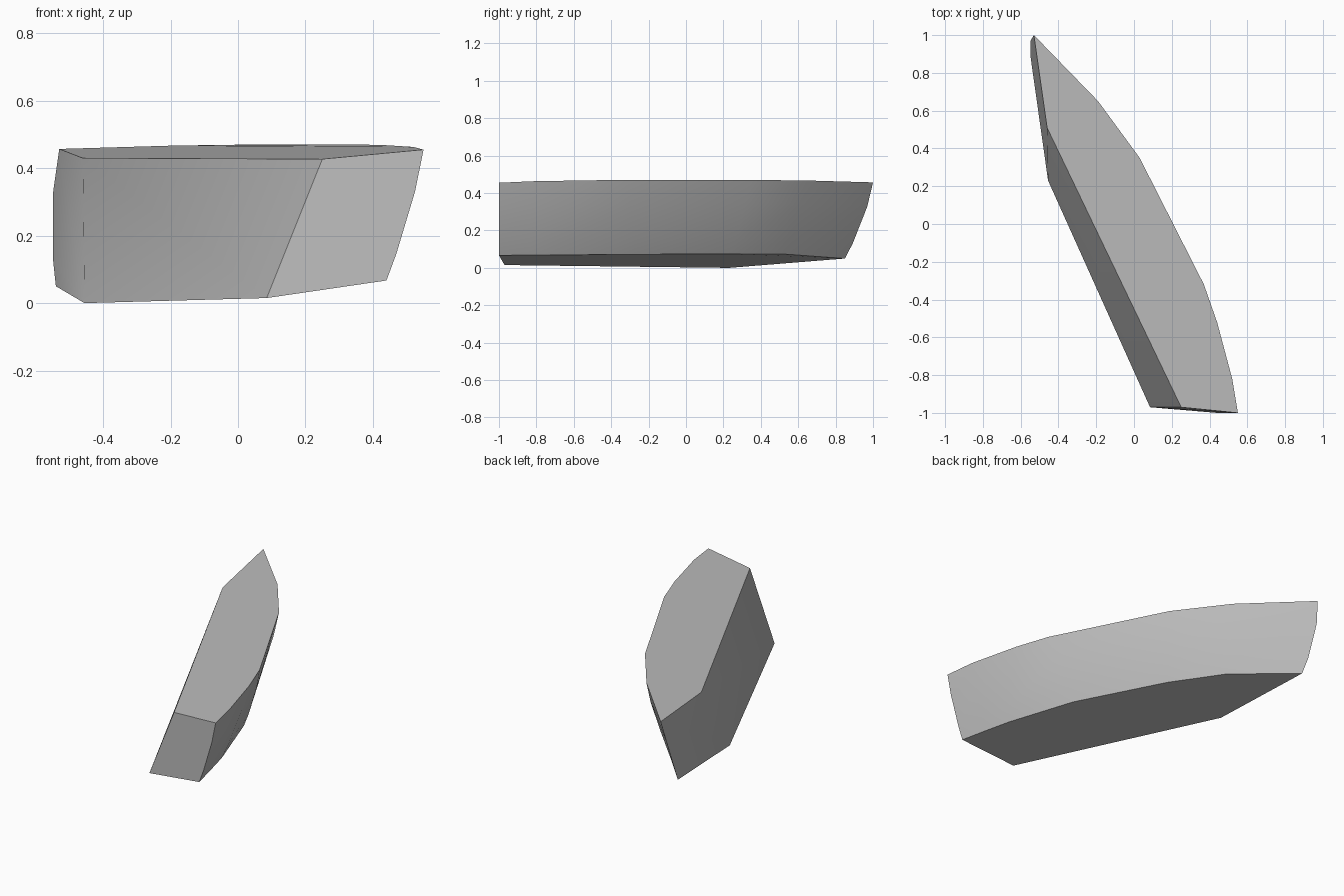
import bpy, bmesh, math
from mathutils import Vector

cube = bpy.data.objects.get("Cube")
if cube:
    bpy.data.objects.remove(cube, do_unlink=True)

# Grey stone material
stone = bpy.data.materials.new("grey_stone")
stone.use_nodes = True
grey = (0.5, 0.5, 0.5, 1.0)
stone.diffuse_color = grey
stone.node_tree.nodes["Principled BSDF"].inputs["Base Color"].default_value = grey

# Curved outer side: matching points along its top and bottom edges
outer_top = [(0.55, -1.0, 0.455), (0.52, -0.82, 0.463), (0.44, -0.52, 0.468),
             (0.37, -0.32, 0.47), (0.03, 0.35, 0.47), (-0.19, 0.65, 0.467),
             (-0.53, 1.0, 0.457)]
outer_low = [(0.44, -1.0, 0.067), (0.404, -0.84, 0.068), (0.364, -0.675, 0.069),
             (0.228, -0.27, 0.072), (-0.042, 0.24, 0.075), (-0.238, 0.535, 0.073),
             (-0.54, 0.85, 0.05)]
# Flat inner side: front and back corners
inner_top = [(0.25, -0.97, 0.427), (-0.46, 0.51, 0.43)]
inner_low = [(0.085, -0.97, 0.015), (-0.455, 0.23, 0.0)]
levels = [0, 0.2, 0.68, 1]

bm = bmesh.new()


def column(low, top, outward):
    """Vertices from the bottom edge to the top edge, bulging outward."""
    a, b = Vector(low), Vector(top)
    return [bm.verts.new(a.lerp(b, t) + outward * math.sin(math.pi * t))
            for t in levels]


# Outer columns bulge most at the back tip
last = len(outer_top) - 1
cols = []
for i, (low, top) in enumerate(zip(outer_low, outer_top)):
    if i == last:
        push = Vector((-0.018, 0.02, 0))
    elif i == 0:
        push = Vector((0.012, 0, 0))
    else:
        push = Vector((0.012, 0.006, 0))
    cols.append(column(low, top, push))
it = [bm.verts.new(p) for p in inner_top]
il = [bm.verts.new(p) for p in inner_low]

# Curved outer wall
for c, d in zip(cols, cols[1:]):
    for j in range(len(levels) - 1):
        bm.faces.new((c[j], d[j], d[j + 1], c[j + 1]))

# Inner wall and the two ends
bm.faces.new((il[0], il[1], it[1], it[0]))
bm.faces.new([it[0], il[0]] + cols[0])
bm.faces.new([it[1], il[1]] + cols[-1])

# Top and bottom
bm.faces.new([c[-1] for c in cols] + [it[1], it[0]])
bm.faces.new([c[0] for c in cols] + [il[1], il[0]])
bmesh.ops.recalc_face_normals(bm, faces=bm.faces[:])

mesh = bpy.data.meshes.new("stone_shard")
bm.to_mesh(mesh)
bm.free()
mesh.materials.append(stone)
shard = bpy.data.objects.new("stone_shard", mesh)
bpy.context.collection.objects.link(shard)

# Smooth the curved wall, keep the rims crisp
bpy.ops.object.select_all(action='DESELECT')
shard.select_set(True)
bpy.context.view_layer.objects.active = shard
bpy.ops.object.shade_smooth_by_angle(angle=math.radians(30))
